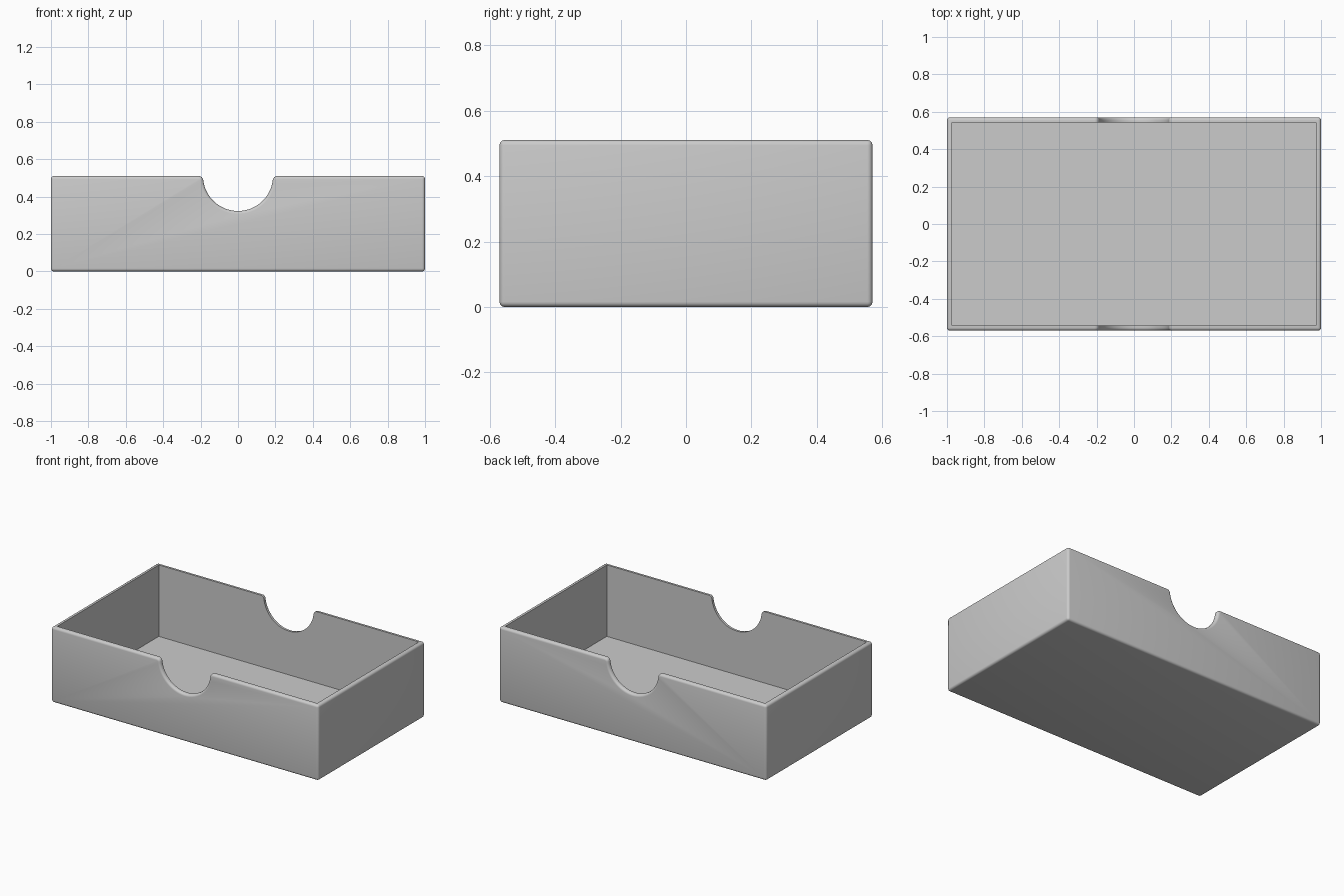
import bpy, bmesh, math
from mathutils import Vector

cube = bpy.data.objects.get("Cube")
if cube:
    bpy.data.objects.remove(cube, do_unlink=True)

HX, HY, H = 1.0, 0.57, 0.51      # outer half sizes and height
WALL, ROUND = 0.027, 0.016       # wall thickness, edge rounding
R, F = 0.187, 0.025              # thumb notch radius and lip fillet

grey = bpy.data.materials.new("plain grey")
grey.use_nodes = True
colour = (0.6, 0.6, 0.6, 1)
grey.diffuse_color = colour
grey.node_tree.nodes["Principled BSDF"].inputs["Base Color"].default_value = colour


def prism(name, outline, y0, y1):
    """Extrude an outline of (x, z) points from y0 to y1."""
    bm = bmesh.new()
    face = bm.faces.new([bm.verts.new((x, y0, z)) for x, z in outline])
    ext = bmesh.ops.extrude_face_region(bm, geom=[face])
    moved = [v for v in ext["geom"] if isinstance(v, bmesh.types.BMVert)]
    bmesh.ops.translate(bm, vec=Vector((0, y1 - y0, 0)), verts=moved)
    bmesh.ops.recalc_face_normals(bm, faces=bm.faces)
    mesh = bpy.data.meshes.new(name)
    bm.to_mesh(mesh)
    bm.free()
    mesh.materials.append(grey)
    obj = bpy.data.objects.new(name, mesh)
    bpy.context.collection.objects.link(obj)
    return obj


def rectangle(hx, z0, z1):
    return [(-hx, z0), (hx, z0), (hx, z1), (-hx, z1)]


# Tray block, hollow and notch cutters
tray = prism("tray", rectangle(HX, 0, H), -HY, HY)
hollow = prism("hollow_cutter", rectangle(HX - WALL, WALL, 1), -HY + WALL, HY - WALL)

# Right half of the notch: lower arc, then rounded lip up to the rim
lip_x = math.sqrt((R + F) ** 2 - F ** 2)
meet = math.asin(F / (R + F))
half = []
for i in range(25):
    a = -math.pi / 2 + (math.pi / 2 - meet) * i / 24
    half.append((R * math.cos(a), H + R * math.sin(a)))
for i in range(1, 9):
    a = math.pi - meet + (meet - math.pi / 2) * i / 8
    half.append((lip_x + F * math.cos(a), H - F + F * math.sin(a)))
half.append((lip_x, 1))
notch = prism("notch_cutter", half + [(-x, z) for x, z in reversed(half[1:])], -1, 1)

for cutter in (hollow, notch):
    mod = tray.modifiers.new(cutter.name, 'BOOLEAN')
    mod.operation = 'DIFFERENCE'
    mod.solver = 'EXACT'
    mod.object = cutter

# Bake the cuts and remove the cutters
bpy.context.view_layer.update()
shape = bpy.data.meshes.new_from_object(
    tray.evaluated_get(bpy.context.evaluated_depsgraph_get()))
tray.modifiers.clear()
tray.data = shape
for cutter in (hollow, notch):
    bpy.data.objects.remove(cutter, do_unlink=True)

# Round every sharp edge of the outer shell, including the notch lips
bm = bmesh.new()
bm.from_mesh(shape)
bmesh.ops.remove_doubles(bm, verts=bm.verts, dist=0.0001)


def outer(v):
    return abs(v.co.x) > HX - 0.001 or abs(v.co.y) > HY - 0.001


edges = [e for e in bm.edges if all(outer(v) for v in e.verts)
         and e.calc_face_angle(0) > math.radians(40)]
bmesh.ops.bevel(bm, geom=edges, offset=ROUND, offset_type='OFFSET', segments=4,
                profile=0.5, affect='EDGES', clamp_overlap=False)
bm.to_mesh(shape)
bm.free()

bpy.ops.object.select_all(action='DESELECT')
tray.select_set(True)
bpy.context.view_layer.objects.active = tray
bpy.ops.object.shade_smooth_by_angle(angle=math.radians(35))
